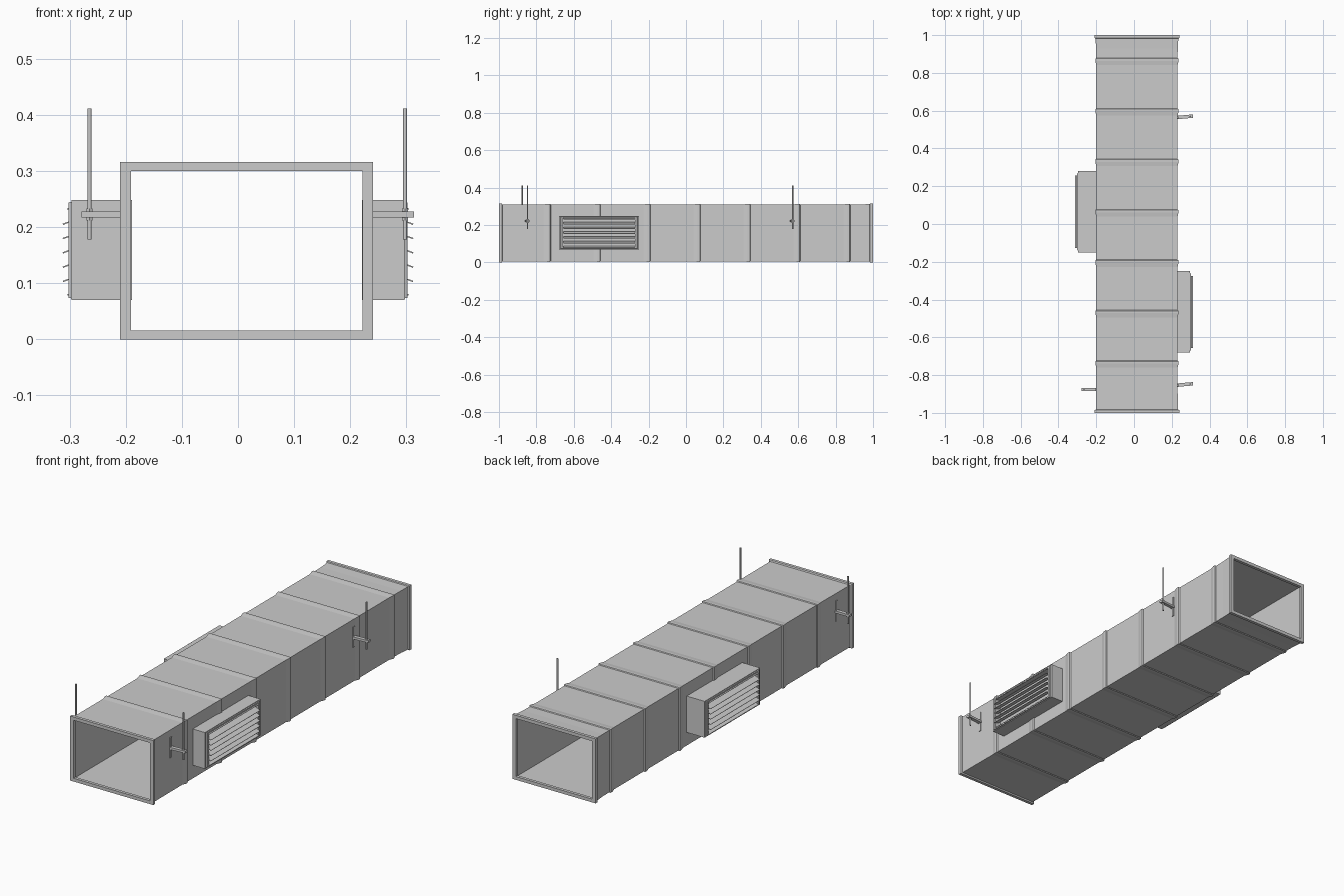
import bpy, bmesh, math
from mathutils import Matrix, Vector

if "Cube" in bpy.data.objects:
    bpy.data.objects.remove(bpy.data.objects["Cube"])

CX, HX, CZ, HZ = 0.0155, 0.2255, 0.158, 0.158   # duct centre and half sizes


def finish(bm, name):
    bmesh.ops.recalc_face_normals(bm, faces=bm.faces)
    me = bpy.data.meshes.new(name)
    bm.to_mesh(me)
    bm.free()
    ob = bpy.data.objects.new(name, me)
    bpy.context.collection.objects.link(ob)
    return ob


def box(name, lo, hi, rot=None, pivot=None):
    bm = bmesh.new()
    lo, hi = Vector(lo), Vector(hi)
    mid, size = (lo + hi) / 2, hi - lo
    size = Vector([abs(s) for s in size])
    bmesh.ops.create_cube(bm, size=1, matrix=Matrix.Translation(mid) @ Matrix.Diagonal((*size, 1)))
    if rot:
        bmesh.ops.rotate(bm, verts=bm.verts, cent=pivot or mid, matrix=rot)
    return finish(bm, name)


def loft(bm, rings, closed):
    loops = [[bm.verts.new(p) for p in r] for r in rings]
    n = len(loops)
    for i in range(n if closed else n - 1):
        a, b = loops[i], loops[(i + 1) % n]
        for k in range(4):
            bm.faces.new((a[k], a[(k + 1) % 4], b[(k + 1) % 4], b[k]))
    return loops


# Hollow duct: end flanges, ribbed outside skin, plain inside skin
def duct_ring(y, dx, dz):
    return [(CX + sx * (HX - dx), y, CZ + sz * (HZ - dz))
            for sx, sz in ((-1, -1), (1, -1), (1, 1), (-1, 1))]


profile = [(-1, 0, 0), (-0.985, 0, 0), (-0.982, 0.009, 0.006)]
for k in range(1, 8):
    y = -1 + k * 0.267
    profile += [(y - 0.028, 0.010, 0.006), (y - 0.006, 0.005, 0.003),
                (y + 0.006, 0.005, 0.003), (y + 0.010, 0.010, 0.006)]
profile += [(0.93, 0.009, 0.006), (0.982, 0.006, 0.004), (0.985, 0, 0), (1, 0, 0),
            (1, 0.019, 0.016), (0.985, 0.019, 0.016), (0.985, 0.015, 0.011),
            (-0.985, 0.015, 0.011), (-0.985, 0.019, 0.016), (-1, 0.019, 0.016)]
bm = bmesh.new()
loft(bm, [duct_ring(*p) for p in profile], True)
finish(bm, "duct")


# Side vents: recessed housing with slanted louvres
def vent(side, yc, inner, label):
    def ring(x, hy, hz):
        return [(side * x, yc + a * hy, 0.159 + b * hz)
                for a, b in ((-1, -1), (1, -1), (1, 1), (-1, 1))]
    bm = bmesh.new()
    loops = loft(bm, [ring(inner, 0.215, 0.089), ring(0.297, 0.215, 0.089),
                      ring(0.297, 0.205, 0.086), ring(0.302, 0.203, 0.085),
                      ring(0.302, 0.192, 0.078), ring(0.272, 0.192, 0.078)], False)
    bm.faces.new(loops[0])
    bm.faces.new(loops[-1])
    finish(bm, label + "_vent_housing")
    for i in range(7):
        z = 0.159 + (i - 3) * 0.0255
        reach = 0.313 if 0 < i < 6 else 0.305
        box(f"{label}_louvre_{i + 1}", (side * 0.284, yc - 0.191, z - 0.0012),
            (side * reach, yc + 0.191, z + 0.0012),
            Matrix.Rotation(math.radians(20) * side, 3, 'Y'))


vent(1, -0.465, 0.221, "right")
vent(-1, 0.065, 0.189, "left")


# Hangers: wall plate, bracket arm, threaded rod and nuts
def hanger(side, wall, tip, rod_x, y, angle, label):
    rot = Matrix.Rotation(math.radians(angle), 3, 'Z')
    pivot = Vector((side * wall, y, 0.222))
    box(label + "_wall_plate", (side * (wall - 0.004), y - 0.006, 0.175),
        (side * (wall + 0.004), y + 0.006, 0.275))
    box(label + "_arm", (side * (wall - 0.003), y - 0.009, 0.217),
        (side * tip, y + 0.009, 0.228), rot, pivot)
    c = pivot + rot @ Vector((side * (rod_x - wall), 0, 0))
    bm = bmesh.new()
    for r, z0, z1, seg in ((0.0036, 0.178, 0.411, 12), (0.006, 0.228, 0.233, 6),
                           (0.006, 0.212, 0.217, 6)):
        bmesh.ops.create_cone(bm, cap_ends=True, segments=seg, radius1=r, radius2=r, depth=z1 - z0,
                              matrix=Matrix.Translation((c.x, c.y, (z0 + z1) / 2)))
    finish(bm, label + "_rod")


hanger(1, 0.231, 0.313, 0.298, 0.564, 5, "right_back_hanger")
hanger(1, 0.231, 0.313, 0.298, -0.853, 5, "right_front_hanger")
hanger(-1, 0.200, 0.279, 0.2645, -0.876, 0, "left_front_hanger")
